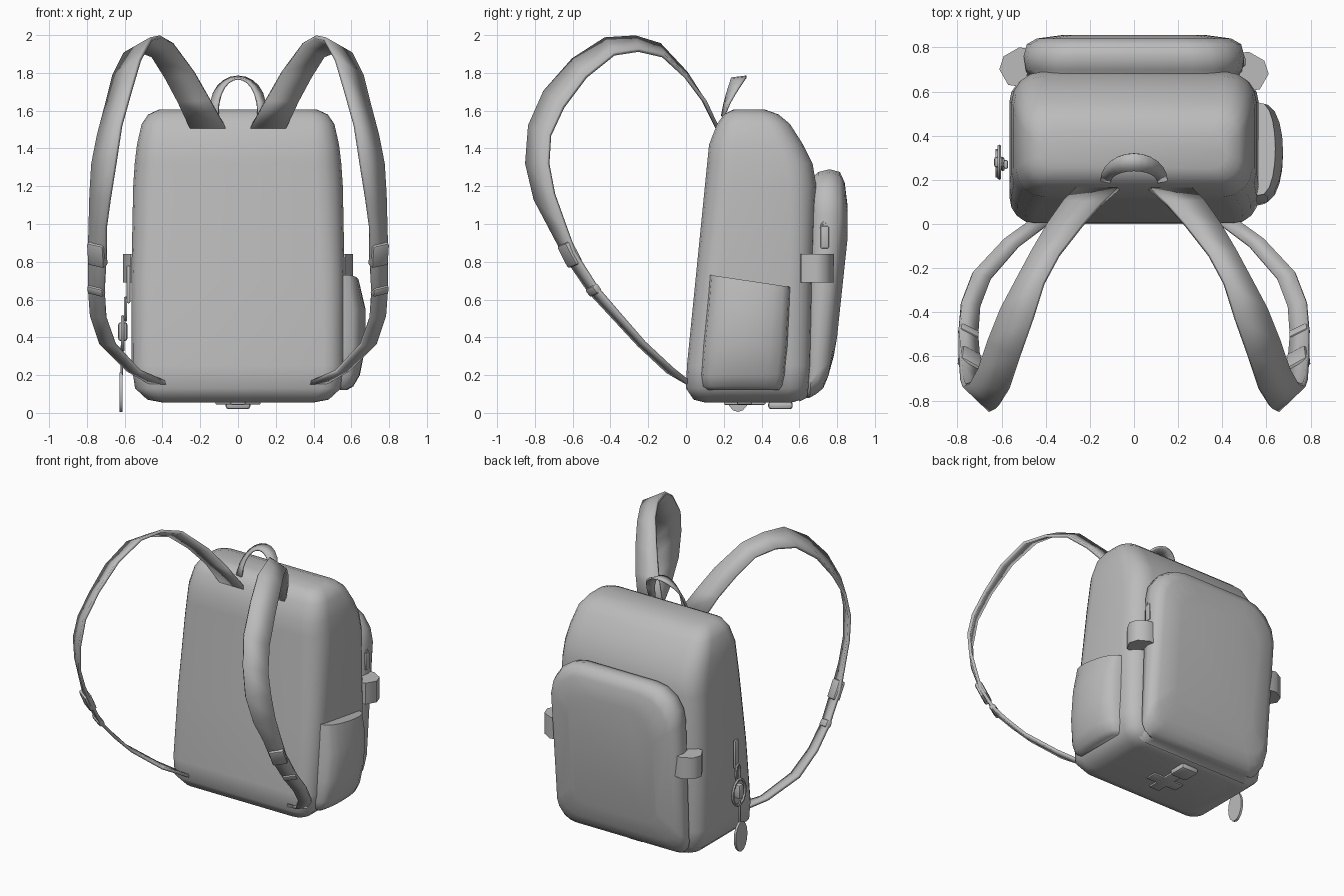
import bpy, bmesh
from math import sin, cos, pi, radians
from mathutils import Vector, Matrix

if "Cube" in bpy.data.objects:
    bpy.data.objects.remove(bpy.data.objects["Cube"])

fabric = bpy.data.materials.new("plain_grey")
fabric.use_nodes = True
GREY = (0.5, 0.5, 0.5, 1)
fabric.diffuse_color = GREY
fabric.node_tree.nodes["Principled BSDF"].inputs["Base Color"].default_value = GREY


def finish(name, bm, angle=40):
    """Turn a bmesh into a named, shaded object."""
    bmesh.ops.recalc_face_normals(bm, faces=bm.faces)
    mesh = bpy.data.meshes.new(name)
    bm.to_mesh(mesh)
    bm.free()
    obj = bpy.data.objects.new(name, mesh)
    bpy.context.collection.objects.link(obj)
    mesh.materials.append(fabric)
    bpy.ops.object.select_all(action='DESELECT')
    obj.select_set(True)
    bpy.context.view_layer.objects.active = obj
    bpy.ops.object.shade_smooth_by_angle(angle=radians(angle))
    return obj


def rounded_rect(u0, u1, v0, v1, r_low, r_high, steps=4):
    """Outline whose low-v and high-v corners have their own radius."""
    corners = [(u1, v1, -1, -1, r_high), (u0, v1, 1, -1, r_high),
               (u0, v0, 1, 1, r_low), (u1, v0, -1, 1, r_low)]
    points = []
    for k, (u, v, su, sv, r) in enumerate(corners):
        for i in range(steps + 1):
            a = pi / 2 * (k + i / steps)
            points.append((u + su * r + r * cos(a), v + sv * r + r * sin(a)))
    return points


def loft(name, rings, angle=40):
    """Skin closed rings of points and cap both ends."""
    bm = bmesh.new()
    rows = [[bm.verts.new(p) for p in ring] for ring in rings]
    for a, b in zip(rows, rows[1:]):
        for i in range(len(a)):
            j = (i + 1) % len(a)
            bm.faces.new((a[i], a[j], b[j], b[i]))
    bm.faces.new(rows[0])
    bm.faces.new(rows[-1])
    return finish(name, bm, angle)


def ribbon(name, edges, thickness):
    """Band of webbing between two edge paths."""
    bm = bmesh.new()
    rows = [[bm.verts.new(p) for p in pair] for pair in edges]
    for (a, b), (c, d) in zip(rows, rows[1:]):
        bm.faces.new((a, b, d, c))
    obj = finish(name, bm)
    solid = obj.modifiers.new("thickness", 'SOLIDIFY')
    solid.thickness = thickness
    solid.offset = 0
    return obj


def block(name, size, place, axes=None, bevel=0.01):
    """Bevelled box, optionally turned to a set of axes."""
    bm = bmesh.new()
    bmesh.ops.create_cube(bm, size=1)
    bmesh.ops.scale(bm, vec=size, verts=bm.verts)
    bmesh.ops.bevel(bm, geom=bm.edges[:], offset=bevel, segments=2, affect='EDGES', profile=0.5)
    turn = axes.to_4x4() if axes else Matrix()
    bmesh.ops.transform(bm, matrix=Matrix.Translation(place) @ turn, verts=bm.verts)
    return finish(name, bm)


def prism(name, outline, z0, z1):
    return loft(name, [[(x, y, z) for x, y in outline] for z in (z0, z1)], 50)


def ring_link(name, place, radii, tube):
    """Elongated ring standing in the y-z plane."""
    bm = bmesh.new()
    n, m = 14, 6
    grid = []
    for i in range(n):
        a = 2 * pi * i / n
        row = []
        for j in range(m):
            b = 2 * pi * j / m
            k = tube * cos(b)
            offset = Vector((tube * sin(b), (radii[0] + k) * cos(a), (radii[1] + k) * sin(a)))
            row.append(bm.verts.new(Vector(place) + offset))
        grid.append(row)
    for i in range(n):
        for j in range(m):
            p, q = grid[i], grid[(i + 1) % n]
            bm.faces.new((p[j], p[(j + 1) % m], q[(j + 1) % m], q[j]))
    return finish(name, bm)


# Main bag: height, front y, back y, half width, corner radius
BODY = [(.055, .1, .56, .40, .06), (.07, .04, .61, .48, .08), (.13, 0, .65, .545, .1),
        (.25, .005, .66, .563, .11), (.7, .05, .67, .565, .12), (1.2, .1, .69, .555, .14),
        (1.32, .112, .67, .547, .14), (1.42, .122, .62, .535, .13), (1.53, .165, .55, .51, .11),
        (1.58, .2, .49, .475, .09), (1.605, .25, .42, .42, .07)]
loft("main_bag", [[(x, y, z) for x, y in rounded_rect(-w, w, f, b, r, r)]
                  for z, f, b, w, r in BODY], 50)

# Rear pocket: depth, half width, bottom, top, lower and upper corner radius
POCKET = [(.60, .50, .06, 1.23, .1, .2), (.675, .465, .08, 1.25, .1, .2), (.70, .49, .08, 1.275, .1, .22),
          (.76, .50, .1, 1.29, .12, .24), (.815, .485, .13, 1.275, .13, .24),
          (.84, .44, .19, 1.22, .12, .22), (.855, .33, .3, 1.1, .1, .18)]


def lean(x, y, z):
    low = max(0, .9 - z) / .7
    return (x, y - (y - .6) * .36 * low ** 1.5, z)


loft("rear_pocket", [[lean(x, y, z) for x, z in rounded_rect(-w, w, b, t, lo, hi)]
                     for y, w, b, t, lo, hi in POCKET], 50)

# Side pocket: height, front y, back y, outer x
SIDE = [(.12, .12, .49, .575), (.14, .09, .51, .61), (.2, .08, .525, .645),
        (.35, .09, .54, .675), (.55, .11, .55, .675), (.7, .125, .555, .64)]


def side_ring(z, front, back, reach):
    ring = []
    for i in range(11):
        a = pi * i / 10
        y = (front + back) / 2 - (back - front) / 2 * cos(a)
        slope = -.06 * (y - .33) / .4 if z > .6 else 0
        ring.append((.54 + (reach - .54) * sin(a) ** .6, y, z + slope))
    return ring


loft("side_pocket", [side_ring(*s) for s in SIDE], 50)

# Shoulder straps: matching points on the inner and outer edge
STRAP = [((.06, .17, 1.5), (.25, .17, 1.5)), ((.15, .09, 1.66), (.32, .1, 1.65)),
         ((.23, 0, 1.8), (.39, 0, 1.78)), ((.34, -.14, 1.95), (.46, -.12, 1.89)),
         ((.41, -.27, 1.99), (.53, -.25, 1.92)), ((.46, -.43, 1.98), (.6, -.38, 1.9)),
         ((.52, -.6, 1.87), (.66, -.53, 1.78)), ((.57, -.75, 1.7), (.7, -.65, 1.62)),
         ((.62, -.83, 1.52), (.74, -.72, 1.47)), ((.65, -.845, 1.32), (.77, -.73, 1.32)),
         ((.68, -.8, 1.13), (.78, -.7, 1.16)), ((.7, -.72, .98), (.785, -.64, .99)),
         ((.7, -.64, .83), (.79, -.59, .85)), ((.71, -.51, .64), (.79, -.47, .66)),
         ((.7, -.38, .5), (.78, -.35, .52)), ((.65, -.25, .36), (.73, -.22, .37)),
         ((.52, -.1, .22), (.59, -.07, .23)), ((.36, .02, .15), (.45, .03, .15))]
for side, s in (("left", 1), ("right", -1)):
    edges = [[Vector((s * x, y, z)) for x, y, z in pair] for pair in STRAP]
    ribbon(side + "_shoulder_strap", edges, .02)
    # Buckle and slider follow the webbing direction
    for part, i, size in (("buckle", 12, (.1, .13, .05)), ("slider", 13, (.095, .05, .04))):
        a, b = edges[i]
        across = (b - a).normalized()
        along = (sum(edges[i + 1], Vector()) - sum(edges[i - 1], Vector())).normalized()
        normal = across.cross(along).normalized()
        along = normal.cross(across)
        axes = Matrix((across, along, normal)).transposed()
        block(side + "_strap_" + part, size, (a + b) / 2, axes, .012)

# Carry handle, fanning out toward its top
arch = []
for i in range(13):
    c, h = cos(pi * i / 12), sin(pi * i / 12)
    arch.append(((.105 * c, .19 + .05 * h, 1.57 + .2 * h ** .8),
                 (.15 * c, .2 + .12 * h, 1.57 + .21 * h ** .8)))
ribbon("carry_handle", arch, .012)

# Webbing loops joining the rear pocket to the bag
TAB = [(.45, .77), (.52, .78), (.59, .74), (.61, .68), (.57, .61), (.5, .6)]
for side, s, shift in (("left", 1, 0), ("right", -1, .02)):
    prism(side + "_side_loop", [(s * x, y + shift) for x, y in TAB], .69, .84)

# Zip pull on the rear pocket
ring_link("rear_zip_ring", (.492, .735, .98), (.018, .03), .007)
block("rear_zip_tag", (.025, .045, .12), (.492, .735, .93), bevel=.008)

# Hanging charm on the right side
block("charm_zip_tag", (.02, .04, .2), (-.58, .27, .68), bevel=.008)
ring_link("charm_upper_link", (-.595, .27, .55), (.022, .06), .009)
ring_link("charm_ring", (-.61, .28, .42), (.07, .09), .01)
block("charm_bar", (.05, .05, .1), (-.61, .28, .43), bevel=.015)
block("charm_cord", (.012, .016, .16), (-.615, .275, .28), bevel=.004)
disc = [(.275 + .065 * cos(a * pi / 8), .11 + .105 * sin(a * pi / 8)) for a in range(16)]
loft("charm_disc", [[(x, y, z) for y, z in disc] for x in (-.628, -.612)])

# Underside cross plates and the small loop beside them
block("base_cross_wide", (.24, .08, .02), (0, .31, .055), bevel=.006)
block("base_cross_long", (.08, .22, .02), (0, .31, .053), bevel=.006)
block("base_loop", (.13, .13, .04), (0, .5, .04), bevel=.015)
